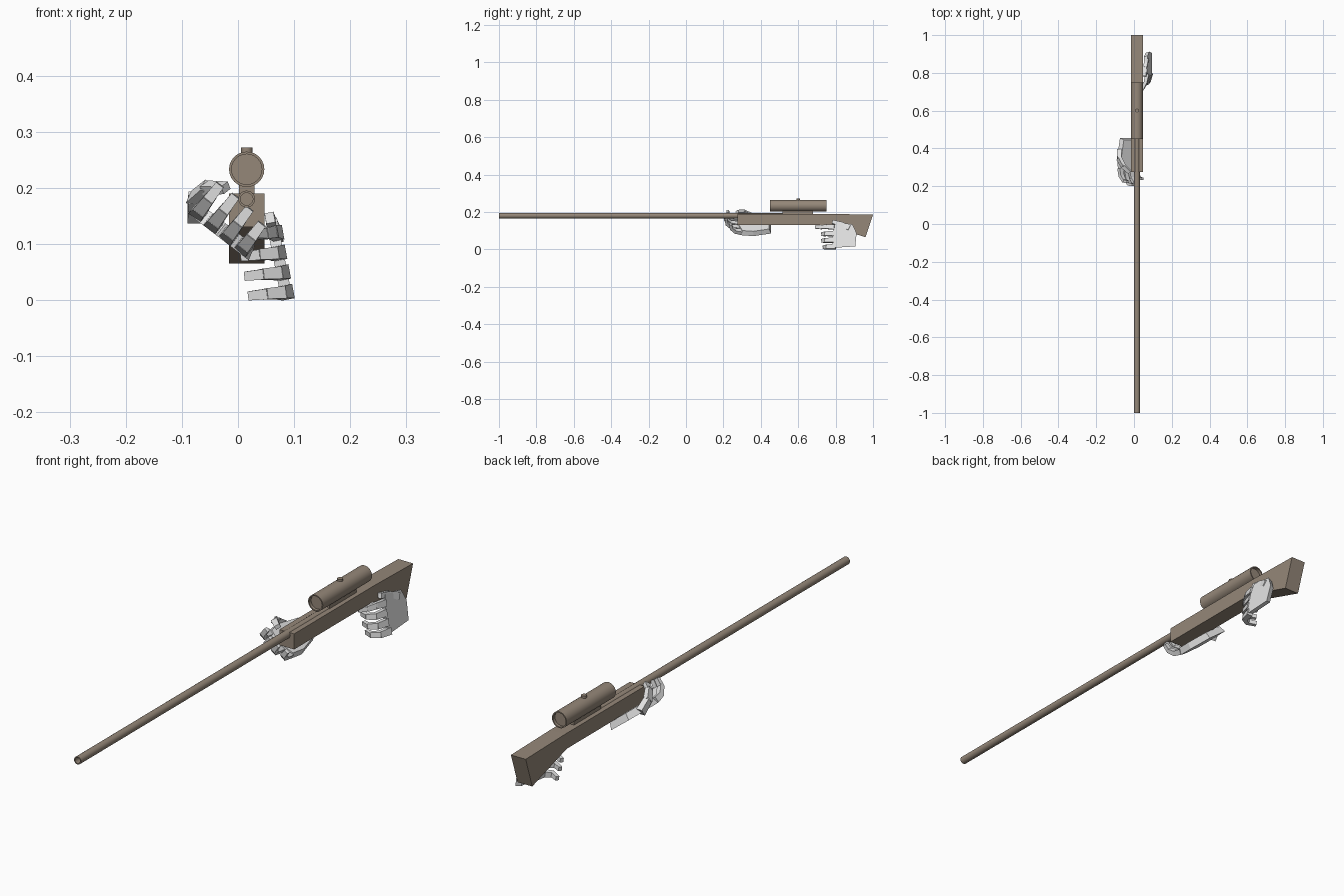
import bpy, bmesh, math
from mathutils import Vector as V

if "Cube" in bpy.data.objects:
    bpy.data.objects.remove(bpy.data.objects["Cube"])


def material(name, rgb):
    m = bpy.data.materials.new(name)
    m.diffuse_color = (*rgb, 1)
    m.use_nodes = True
    m.node_tree.nodes["Principled BSDF"].inputs["Base Color"].default_value = m.diffuse_color
    return m


BROWN = material("brown_grey", (0.30, 0.243, 0.19))
GREY = material("light_grey", (0.77, 0.77, 0.77))


def finish(name, bm, mat, smooth=False):
    bmesh.ops.remove_doubles(bm, verts=bm.verts, dist=1e-6)
    bmesh.ops.recalc_face_normals(bm, faces=bm.faces)
    me = bpy.data.meshes.new(name)
    bm.to_mesh(me)
    bm.free()
    me.materials.append(mat)
    if smooth:
        me.shade_smooth()
        me.set_sharp_from_angle(angle=math.radians(30))
    ob = bpy.data.objects.new(name, me)
    bpy.context.collection.objects.link(ob)
    return ob


def loft(bm, a, b):
    """Closed solid between two matching outlines."""
    va, vb = [bm.verts.new(p) for p in a], [bm.verts.new(p) for p in b]
    n = len(va)
    bm.faces.new(va)
    bm.faces.new(vb[::-1])
    for i in range(n):
        bm.faces.new((va[i], va[(i + 1) % n], vb[(i + 1) % n], vb[i]))


def prism(name, pts, origin, u, v, w, mat, shrink=1.0):
    """Outline in the u,v plane pushed along w; shrink tapers the far side."""
    o, u, v, w = V(origin), V(u), V(v), V(w)
    cx = sum(p[0] for p in pts) / len(pts)
    cy = sum(p[1] for p in pts) / len(pts)
    bm = bmesh.new()
    loft(bm, [o + u * x + v * y for x, y in pts],
         [o + w + u * (cx + (x - cx) * shrink) + v * (cy + (y - cy) * shrink) for x, y in pts])
    return finish(name, bm, mat)


def lathe(name, profile, origin, axis, mat, sides=24):
    """Profile of (radius, distance) spun about an axis."""
    o, d = V(origin), V(axis).normalized()
    e = d.orthogonal().normalized()
    f = d.cross(e)
    bm = bmesh.new()
    rings = []
    for r, h in profile:
        if r == 0:
            rings.append([bm.verts.new(o + d * h)] * sides)
        else:
            rings.append([bm.verts.new(o + d * h + (e * math.cos(t) + f * math.sin(t)) * r)
                          for t in (2 * math.pi * i / sides for i in range(sides))])
    for a, b in zip(rings, rings[1:]):
        for i in range(sides):
            j = (i + 1) % sides
            bm.faces.new(list(dict.fromkeys((a[i], a[j], b[j], b[i]))))
    return finish(name, bm, mat, True)


def finger(name, path, across, width=0.027, thick=0.022):
    """Blocky finger: one tapered box per joint, each narrower than the last."""
    bm = bmesh.new()
    pts = [V(p) for p in path]
    for i, (p, q) in enumerate(zip(pts, pts[1:])):
        d = (q - p).normalized()
        s = (V(across) - d * d.dot(V(across))).normalized()
        n = d.cross(s)
        k = 1 - 0.14 * i
        ends = []
        for c, m in ((p - d * 0.004, k), (q + d * 0.003, k * 0.86)):
            a, b = s * width * m / 2, n * thick * m / 2
            ends.append([c + a + b, c - a + b, c - a - b, c + a - b])
        loft(bm, *ends)
    return finish(name, bm, GREY)


# --- Rifle ---
CX = 0.0155
prism("stock", [(0.275, 0.13), (0.275, 0.19), (0.76, 0.19), (1.0, 0.185), (0.96, 0.065), (0.75, 0.13)],
      (CX - 0.0315, 0, 0), (0, 1, 0), (0, 0, 1), (0.063, 0, 0), BROWN)
lathe("barrel", [(0, 0.03), (0.011, 0.03), (0.011, 0), (0.015, 0), (0.015, 1.55), (0, 1.55)],
      (CX, -1, 0.18), (0, 1, 0), BROWN)
lathe("scope_tube", [(0, 0.012), (0.027, 0.012), (0.027, 0), (0.0315, 0),
                     (0.0315, 0.30), (0.027, 0.30), (0.027, 0.288), (0, 0.288)],
      (CX, 0.45, 0.233), (0, 1, 0), BROWN)
lathe("scope_knob", [(0, 0), (0.0105, 0), (0.0105, 0.014), (0, 0.014)],
      (CX, 0.6, 0.258), (0, 0, 1), BROWN, 16)
prism("scope_mount", [(0.515, 0.185), (0.515, 0.212), (0.68, 0.212), (0.68, 0.185)],
      (CX - 0.0135, 0, 0), (0, 1, 0), (0, 0, 1), (0.027, 0, 0), BROWN)

# --- Front hand: palm up beneath the fore-end, fingers curling up ---
A, N, F = V((0.79, 0, -0.61)), V((0.61, 0, 0.79)), V((0, -1, 0))
O = V((-0.094, 0, 0.158))
prism("front_palm", [(0.005, 0.345), (0.012, 0.29), (0.07, 0.272), (0.135, 0.295), (0.143, 0.36),
                     (0.12, 0.455), (0.025, 0.455)], O, A, (0, 1, 0), N * 0.027, GREY, 0.9)
for i, (t, y, reach) in enumerate([(0.02, 0.29, 0.95), (0.054, 0.275, 0.97),
                                   (0.088, 0.28, 0.93), (0.122, 0.295, 0.8)]):
    base = O + A * t + N * 0.012 + V((0, y, 0))
    steps = [(0, 0), (0.038, 0.008), (0.066, 0.034), (0.07, 0.064)]
    finger(f"front_finger_{i + 1}",
           [base + (F * a + N * b) * reach for a, b in steps], A)
finger("front_thumb", [(-0.078, 0.385, 0.152), (-0.078, 0.345, 0.18),
                       (-0.056, 0.305, 0.2), (-0.024, 0.275, 0.2)], (0, 1, 0.4), 0.032, 0.024)

# --- Rear hand: palm flat against the side of the butt ---
B = V((-0.19, 0, 0.98))
prism("rear_palm", [(0.785, 0.004), (0.905, 0.012), (0.912, 0.085), (0.89, 0.132),
                    (0.80, 0.146), (0.782, 0.08)],
      (0.097, 0, 0.004), (0, 1, 0), B, (-0.02, 0, -0.003), GREY, 0.9)
for i, (z, y) in enumerate([(0.014, 0.795), (0.049, 0.787), (0.084, 0.787)]):
    x = 0.09 - z * 0.19
    finger(f"rear_finger_{i + 1}",
           [(x, y, z), (x - 0.01, y - 0.04, z - 0.001), (x - 0.036, y - 0.055, z - 0.003),
            (x - 0.064, y - 0.042, z - 0.006)], B, 0.026, 0.022)
finger("rear_index_finger", [(0.07, 0.79, 0.119), (0.062, 0.75, 0.121),
                             (0.048, 0.72, 0.118), (0.03, 0.695, 0.118)], B, 0.026, 0.02)
finger("rear_thumb", [(0.068, 0.87, 0.115), (0.06, 0.83, 0.135), (0.057, 0.785, 0.146)],
       B, 0.026, 0.022)
